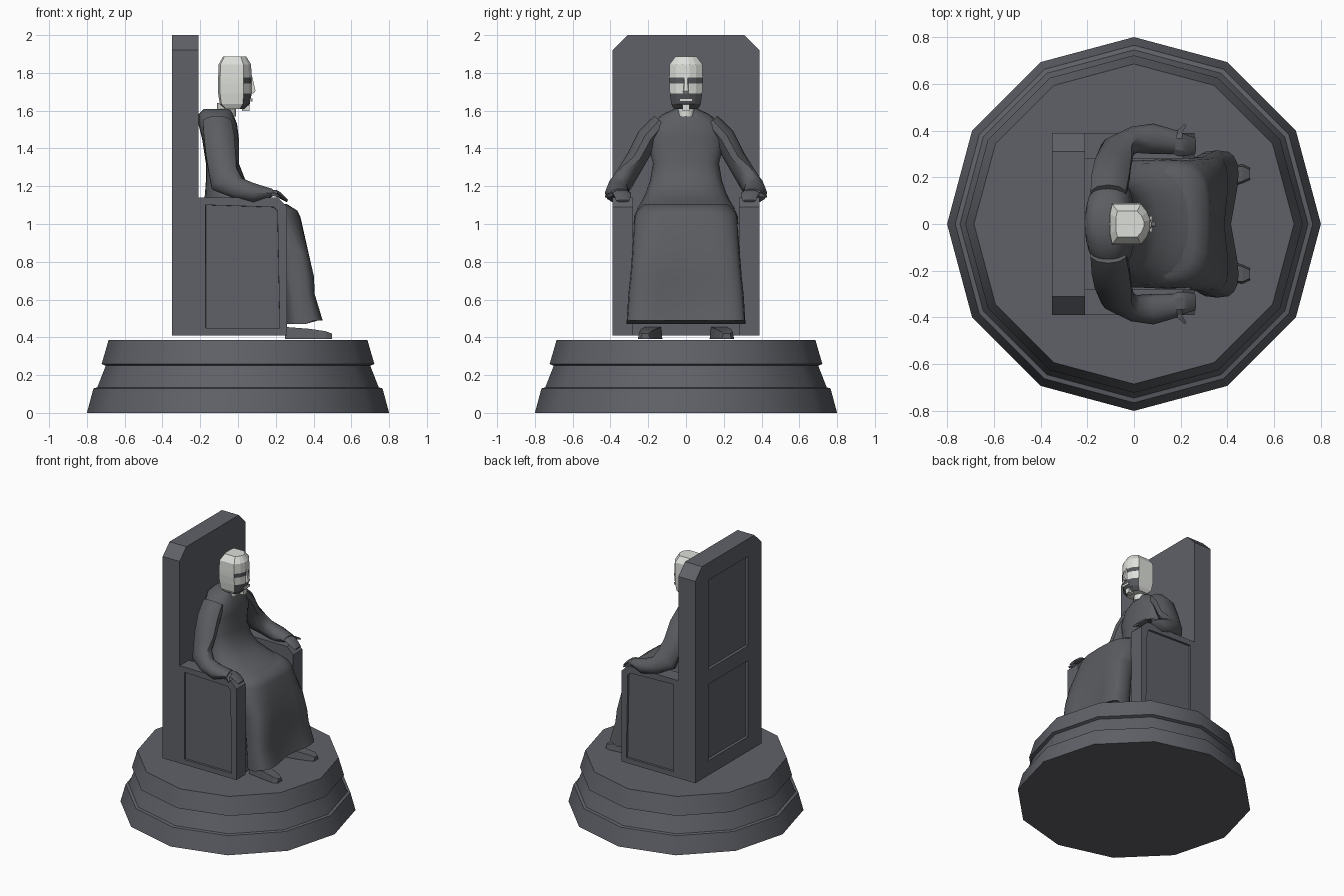
import bpy, bmesh, math
from mathutils import Vector

if "Cube" in bpy.data.objects:
    bpy.data.objects.remove(bpy.data.objects["Cube"])


def material(name, r, g, b):
    m = bpy.data.materials.new(name)
    m.diffuse_color = (r, g, b, 1)
    m.use_nodes = True
    m.node_tree.nodes["Principled BSDF"].inputs["Base Color"].default_value = m.diffuse_color
    return m


STONE = material("slate stone", 0.115, 0.12, 0.138)
ROBE = material("grey robe", 0.105, 0.11, 0.12)
PALE = material("pale marble", 0.72, 0.74, 0.70)
DARK = material("dark face", 0.09, 0.092, 0.1)


def finish(name, bm, mats, angle=None):
    bmesh.ops.recalc_face_normals(bm, faces=bm.faces)
    me = bpy.data.meshes.new(name)
    bm.to_mesh(me)
    bm.free()
    ob = bpy.data.objects.new(name, me)
    bpy.context.collection.objects.link(ob)
    for m in mats:
        me.materials.append(m)
    if angle:
        bpy.ops.object.select_all(action='DESELECT')
        ob.select_set(True)
        bpy.context.view_layer.objects.active = ob
        bpy.ops.object.shade_smooth_by_angle(angle=math.radians(angle))
    return ob


def loft_bm(rings):
    """Skin a stack of equal-sized rings and cap both ends."""
    bm = bmesh.new()
    rows = [[bm.verts.new(p) for p in r] for r in rings]
    n = len(rows[0])
    for a, b in zip(rows, rows[1:]):
        for i in range(n):
            j = (i + 1) % n
            bm.faces.new((a[i], a[j], b[j], b[i]))
    bm.faces.new(rows[0])
    bm.faces.new(rows[-1])
    bmesh.ops.recalc_face_normals(bm, faces=bm.faces)
    return bm


def section(z, x0, x1, ry, n=20, p=1.0):
    """Horizontal superellipse from x0 to x1, half width ry."""
    out = []
    for i in range(n):
        a = 2 * math.pi * i / n
        c, s = math.cos(a), math.sin(a)
        c = math.copysign(abs(c) ** p, c)
        s = math.copysign(abs(s) ** p, s)
        out.append(Vector(((x0 + x1) / 2 + (x1 - x0) / 2 * c, ry * s, z)))
    return out


def box(name, x, y, z, mat):
    rings = [[(x[0], y[0], k), (x[1], y[0], k), (x[1], y[1], k), (x[0], y[1], k)] for k in z]
    return finish(name, loft_bm(rings), [mat])


# Twelve-sided stepped pedestal
steps = [(0, .80), (.13, .765), (.135, .745), (.25, .70), (.258, .722), (.387, .685)]
finish("pedestal", loft_bm([section(z, -r, r, r, 12) for z, r in steps]), [STONE], 35)

# Tall chair back with clipped corners and two sunken rear panels
outline = [(-.39, .41), (.39, .41), (.39, 1.92), (.31, 2), (-.31, 2), (-.39, 1.92)]
bm = loft_bm([[(x, y, z) for y, z in outline] for x in (-.35, -.21)])
cuts = [((0, y, 0), (0, 1, 0)) for y in (-.235, .235)]
cuts += [((0, 0, z), (0, 0, 1)) for z in (.52, 1.09, 1.2, 1.87)]
for co, no in cuts:
    bmesh.ops.bisect_plane(bm, geom=bm.verts[:] + bm.edges[:] + bm.faces[:], plane_co=co, plane_no=no)
panels = []
for f in bm.faces:
    c = f.calc_center_median()
    if c.x < -.34 and abs(c.y) < .2 and (.52 < c.z < 1.09 or 1.2 < c.z < 1.87):
        panels.append(f)
bmesh.ops.inset_individual(bm, faces=panels, thickness=.002, depth=-.02)
finish("chair_back", bm, [STONE])

# Chair arms with a sunken outer panel
arm_outline = [(-.21, .41), (.26, .41), (.26, 1.09), (.21, 1.14), (-.21, 1.14)]
for side, s in (("right", -1), ("left", 1)):
    bm = loft_bm([[(x, s * y, z) for x, z in arm_outline] for y in (.28, .39)])
    outer = [f for f in bm.faces if abs(f.calc_center_median().y) > .385]
    bmesh.ops.inset_individual(bm, faces=outer, thickness=.055, depth=0)
    bmesh.ops.inset_individual(bm, faces=outer, thickness=.001, depth=-.015)
    finish(side + "_chair_arm", bm, [STONE])
box("seat", (-.21, .24), (-.28, .28), (.41, 1.0), STONE)

# Robe skirt hanging from the knees, dented between the legs
skirt = [(.47, .25, .46, .315), (.63, .24, .415, .305), (.72, .22, .412, .295), (.85, .2, .38, .285),
         (1.04, -.15, .33, .275), (1.07, -.18, .315, .262), (1.105, -.18, .26, .225)]
rings = []
for z, x0, x1, ry in skirt:
    ring = section(z, x0, x1, ry, 24, .55)
    for v in ring:
        if v.x > (x0 + x1) / 2:
            mid = max(0, 1 - abs(v.y) / (.75 * ry))
            v.x -= .045 * mid * (1.04 - min(z, 1.04)) / .57
            v.z += .02 if z < .5 else 0
    rings.append(ring)
finish("robe_skirt", loft_bm(rings), [ROBE], 40)

# Robe torso flowing into the lap
torso = [(1.08, -.18, .29, .26), (1.12, -.18, .20, .235), (1.16, -.175, .10, .215), (1.23, -.17, .04, .19),
         (1.32, -.17, .005, .175), (1.45, -.19, .005, .205), (1.53, -.21, -.005, .185),
         (1.58, -.21, -.025, .125), (1.61, -.18, -.035, .06)]
finish("robe_torso", loft_bm([section(*t, 20, .85) for t in torso]), [ROBE], 50)

# Sleeves, hands and feet: (centre, section turn, two half widths)
sleeve = [((-.11, .13, 1.54), 0, .08, .05), ((-.10, .20, 1.46), 0, .085, .06),
          ((-.09, .26, 1.35), 0, .082, .055), ((-.07, .325, 1.24), 40, .09, .052),
          ((.00, .36, 1.19), 70, .06, .058), ((.08, .365, 1.165), 90, .055, .065),
          ((.18, .35, 1.165), 90, .022, .05)]
hand = [((.14, .35, 1.165), 90, .018, .04), ((.20, .34, 1.165), 90, .018, .05),
        ((.225, .335, 1.15), 80, .018, .045), ((.262, .335, 1.122), 60, .008, .035)]


def limb(name, rows, s, n, mat, angle):
    pts = [Vector(r[0]) for r in rows]
    rings = []
    for i, (c, turn, ru, rv) in enumerate(rows):
        t = pts[min(i + 1, len(pts) - 1)] - pts[max(i - 1, 0)]
        a = math.radians(turn)
        u = Vector((math.cos(a), 0, math.sin(a)))
        v = t.cross(u).normalized()
        ring = []
        for k in range(n):
            b = 2 * math.pi * (k + .5) / n
            p = pts[i] + u * ru * math.cos(b) + v * rv * math.sin(b)
            ring.append((p.x, s * p.y, p.z))
        rings.append(ring)
    finish(name, loft_bm(rings), [mat], angle)


for side, s in (("right", -1), ("left", 1)):
    limb(side + "_sleeve", sleeve, s, 10, ROBE, 45)
    limb(side + "_hand", hand, s, 6, ROBE, 30)
    # Thumb splayed over the outer edge of the chair arm
    thumb = [((.15, .37, 1.165), 90, .014, .016), ((.20, .40, 1.155), 90, .012, .014),
             ((.22, .425, 1.145), 90, .006, .008)]
    limb(side + "_thumb", thumb, s, 4, ROBE, None)
    # Shoe, turned slightly outward
    shoe = [(.25, .125, .225, .455), (.38, .15, .245, .445), (.465, .175, .255, .432), (.497, .19, .24, .42)]
    finish(side + "_shoe", loft_bm([[(x, s * a, .392), (x, s * b, .392), (x, s * (b - .008), z),
                                     (x, s * (a + .008), z)] for x, a, b, z in shoe]), [ROBE])

# Angular head; eye band and jaw are dark on the front faces
half = [(-.105, .5), (-.095, 1), (.03, 1), (.058, .6), (.072, .2)]
head = [(1.61, .6, .72), (1.635, .9, .88), (1.69, 1, .96), (1.745, 1, 1), (1.775, 1, 1),
        (1.845, .97, .97), (1.888, .68, .62)]
rings = []
for z, kx, ky in head:
    loop = [(x, y) for x, y in half] + [(x, -y) for x, y in reversed(half)]
    rings.append([(-.02 + (x + .02) * kx, y * .089 * ky, z) for x, y in loop])
bm = loft_bm(rings)
for f in bm.faces:
    c = f.calc_center_median()
    if f.normal.x > .3 and (1.745 < c.z < 1.775 or 1.615 < c.z < 1.69):
        f.material_index = 1
finish("head", bm, [PALE, DARK])

# Nose wedge, mouth plate, chin tuft and neck
finish("nose", loft_bm([[(.055, -w, z), (x, -w * .6, z), (x, w * .6, z), (.055, w, z)]
                        for z, x, w in ((1.69, .08, .018), (1.705, .093, .018), (1.785, .074, .012))]), [PALE])
box("mouth_plate", (.068, .076), (-.035, .035), (1.648, 1.664), PALE)
box("chin_tuft", (.02, .06), (-.018, .018), (1.598, 1.64), PALE)
finish("neck", loft_bm([section(z, -.11, -.01, .048, 8) for z in (1.57, 1.64)]), [PALE], 50)
